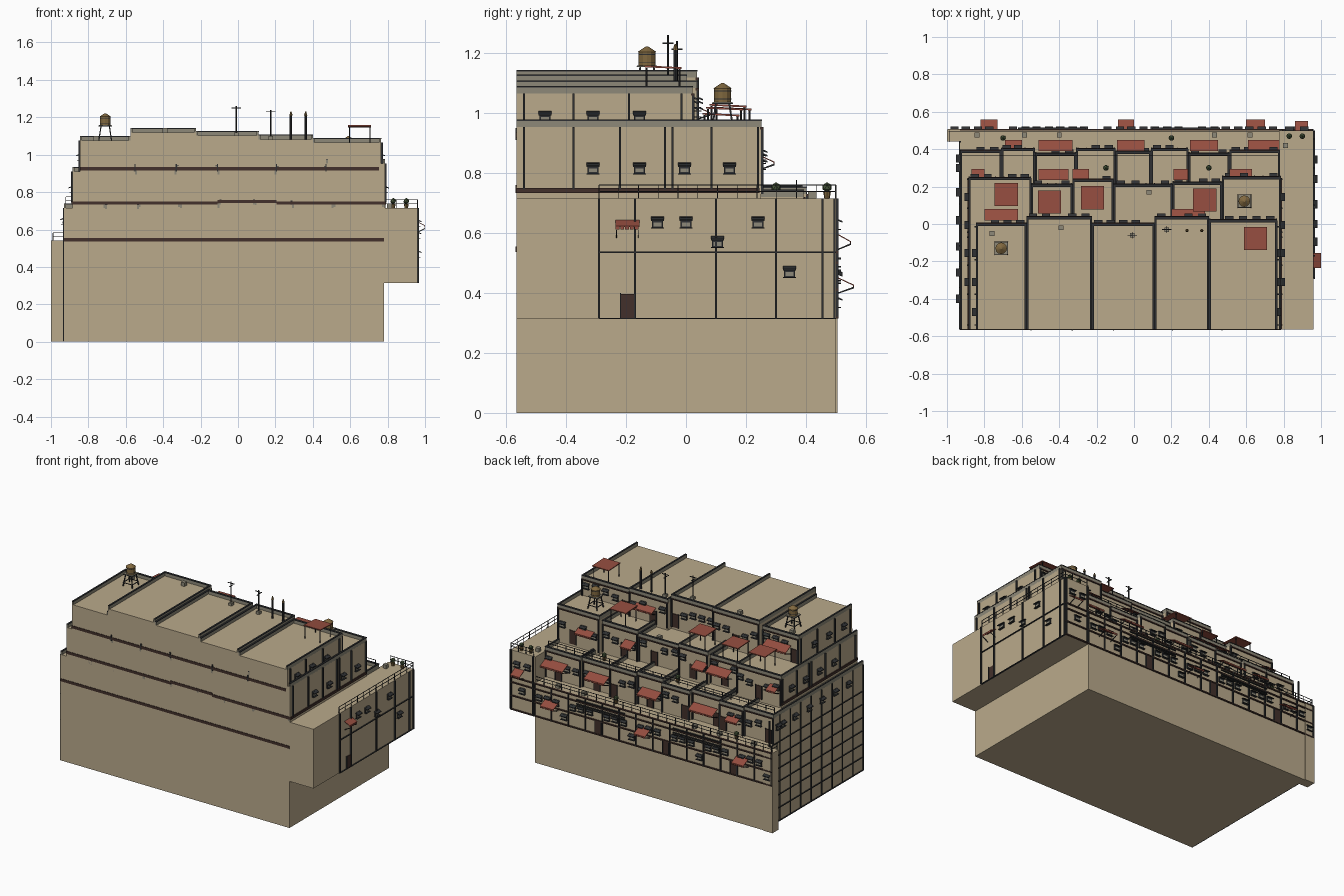
import bpy, bmesh, math, random
from mathutils import Matrix, Vector

if "Cube" in bpy.data.objects:
    bpy.data.objects.remove(bpy.data.objects["Cube"])
random.seed(4)

COL = {"tan": (.49, .40, .26), "grey": (.27, .25, .19), "dark": (.028, .03, .032),
       "brown": (.055, .03, .024), "red": (.30, .075, .05), "wood": (.22, .14, .05), "green": (.06, .09, .04)}
MATS = {}
for k, c in COL.items():
    MATS[k] = bpy.data.materials.new(k)
    MATS[k].diffuse_color = (*c, 1)
PARTS = {}

def part(name, col):
    if name not in PARTS:
        PARTS[name] = (bmesh.new(), col)
    return PARTS[name][0]

def hexa(bm, lo, hi):
    """six-sided solid from a lower and an upper loop of four points"""
    a = [bm.verts.new(p) for p in lo]
    b = [bm.verts.new(p) for p in hi]
    fs = [bm.faces.new(a[::-1]), bm.faces.new(b)]
    fs += [bm.faces.new((a[i], a[(i + 1) % 4], b[(i + 1) % 4], b[i])) for i in range(4)]
    bmesh.ops.recalc_face_normals(bm, faces=fs)

def box(bm, x0, x1, y0, y1, z0, z1):
    q = [(x0, y0), (x1, y0), (x1, y1), (x0, y1)]
    hexa(bm, [(x, y, z0) for x, y in q], [(x, y, z1) for x, y in q])

def cyl(bm, x, y, z0, z1, r, r2=None, n=10):
    bmesh.ops.create_cone(bm, cap_ends=True, segments=n, radius1=r, radius2=r if r2 is None else r2,
                          depth=z1 - z0, matrix=Matrix.Translation((x, y, (z0 + z1) / 2)))

def at(face, u, o, z):
    """point on a wall: u along it, o outwards from it, z up"""
    d, pos = face
    return {"y": (u, pos + o, z), "x": (pos + o, u, z), "-x": (pos - o, u, z)}[d]

def fbox(bm, face, u0, u1, z0, z1, o1, o0=-.004):
    lo, hi = at(face, u0, o0, z0), at(face, u1, o1, z1)
    box(bm, min(lo[0], hi[0]), max(lo[0], hi[0]), min(lo[1], hi[1]), max(lo[1], hi[1]), z0, z1)

def window(face, u, z):
    w, h = .019, .017
    fbox(part("window_frames", "dark"), face, u - w, u + w, z - h, z + h, .006)
    fbox(part("window_panes", "grey"), face, u - .014, u + .014, z - .013, z - .001, .008)
    fbox(part("window_sills", "dark"), face, u - .022, u + .022, z - h - .003, z - h, .016)
    hood = part("window_hoods", "dark")
    hexa(hood, [at(face, u - .022, 0, z + .012), at(face, u + .022, 0, z + .012),
                at(face, u + .022, .022, z + .004), at(face, u - .022, .022, z + .004)],
         [at(face, u - .022, 0, z + .019), at(face, u + .022, 0, z + .019),
          at(face, u + .022, .022, z + .009), at(face, u - .022, .022, z + .009)])

def door(face, u, z, h=.085):
    fbox(part("doors", "brown"), face, u - .021, u + .021, z, z + h, .005)
    for k in (-1, 1):
        fbox(part("door_frames", "dark"), face, u + k * .023 - .002, u + k * .023 + .002, z, z + h + .003, .008)

def awning(face, u0, u1, z, d=.055, drop=.028):
    pr = [(u0, 0, z), (u1, 0, z), (u1, d, z - drop), (u0, d, z - drop)]
    hexa(part("awnings", "red"), [at(face, a, b, c - .004) for a, b, c in pr], [at(face, *p) for p in pr])
    n = max(3, round((u1 - u0) / .016))
    s = (u1 - u0) / n
    for i in range(n):      # scalloped valance
        fbox(part("awnings", "red"), face, u0 + i * s, u0 + (i + .8) * s, z - drop - .012, z - drop, d, d - .003)
    for u in (u0 + .004, u1 - .004):   # support struts
        pts = [(u - .0015, 0), (u + .0015, 0), (u + .0015, d), (u - .0015, d)]
        hexa(part("awning_struts", "dark"), [at(face, a, b, z - .06 + b / d * .02) for a, b in pts],
             [at(face, a, b, z - .056 + b / d * .022) for a, b in pts])

def railing(face, u0, u1, z, h=.042):
    bm = part("railings", "dark")
    n = max(1, round((u1 - u0) / .065))
    for i in range(n + 1):
        u = u0 + (u1 - u0) * i / n
        fbox(bm, face, u - .0015, u + .0015, z, z + h, 0)
    for k in (.5, 1):
        fbox(bm, face, u0, u1, z + h * k - .0015, z + h * k + .0015, 0, -.003)

def post(face, u, z0, z1, w=.004, o=.009):
    fbox(part("wall_posts", "dark"), face, u - w, u + w, z0, z1, o)

# base and lowest storey, its stub end and the overhanging side wing
BACK = -.565
bm = part("base_block", "tan")
box(bm, -.93, .78, BACK, .5, 0, .54)
box(bm, -1, -.93, .44, .505, 0, .54)
box(part("side_wing", "tan"), .775, .96, BACK, .5, .315, .715)

# stepped tiers: left x, right x, front y, parapet top
T2 = [(-.93, -.71, .39, .74), (-.71, -.53, .4, .735), (-.53, -.31, .375, .745), (-.31, -.1, .4, .74),
      (-.1, .09, .385, .76), (.09, .29, .4, .755), (.29, .51, .375, .74), (.51, .78, .39, .745)]
T3 = [(-.885, -.55, .245, .935), (-.55, -.33, .21, .92), (-.33, -.11, .235, .945),
      (-.11, .205, .21, .92), (.205, .47, .22, .94), (.47, .785, .25, .978)]
T4 = [(-.845, -.575, 0, 1.1), (-.575, -.225, .035, 1.143), (-.225, .11, 0, 1.127),
      (.11, .4, .035, 1.107), (.4, .765, .02, 1.09)]
for name, tier, z0 in (("second", T2, .54), ("third", T3, .73), ("top", T4, .91)):
    for x0, x1, y, top in tier:
        roof = top - .025
        box(part(name + "_tier_rooms", "tan"), x0, x1, BACK, y, z0 - .03, roof)
        pw, cap = part(name + "_tier_parapets", "grey"), part(name + "_tier_copings", "dark")
        box(pw, x0, x1, y - .01, y + .002, roof - .004, top - .004)
        box(cap, x0, x1, y - .011, y + .004, top - .005, top)
        for a in (x0, x1 - .01):
            box(pw, a, a + .01, BACK, y, roof - .004, top - .004)
            box(cap, a, a + .011, BACK, y, top - .005, top)
        f = ("y", y)
        for u in (x0 + .005, x1 - .005):
            post(f, u, z0, roof)
        base = z0 if name != "third" else .735
        fbox(part("facade_beams", "brown"), f, x0, x1, roof - .008, roof, .007)
        n = max(2, round((x1 - x0) / .07))
        dslot = random.randrange(n)
        for i in range(n):       # door in one bay, windows in the others
            u = x0 + (x1 - x0) * (i + .5) / n
            if i == dslot:
                door(f, u, base, .09)
            else:
                window(f, u, base + .115 + random.choice((-.02, 0, .012)))
    if name == "second":
        railing(("y", .37), -.92, .77, .74, .035)

# brown bands on the plain front
bands = part("front_bands", "brown")
for x0, x1, z in ((-.93, .78, .545), (-.885, -.11, .742), (-.11, .205, .75), (.205, .785, .742), (-.845, .755, .925)):
    box(bands, x0, x1, BACK - .003, BACK + .01, z - .009, z + .009)
for x in (-.55, -.33, -.11, .205, .47):
    box(part("band_clips", "dark"), x - .003, x + .003, BACK - .004, BACK, .91, .95)

# street facade of the lowest storey
F1 = ("y", .5)
for i in range(15):
    post(F1, -.99 + i * .1264, .315, .54, .003)
for z in (.318, .41, .5, .536):
    fbox(part("facade_beams", "brown"), F1, -.995, .96, z - .004, z + .004, .008)
for i in range(14):
    u = -.93 + i * .1264
    if i in (2, 6, 10):
        door(F1, u - .03, .322)
        window(F1, u + .03, .455)
    else:
        window(F1, u - .03, .455 if i % 2 else .37)
        window(F1, u + .03, .45)
for u0, u1 in ((.1, .46), (-.62, -.26)):       # runs of pipes
    for z in (.475, .487, .515):
        fbox(part("facade_pipes", "dark"), F1, u0, u1, z - .003, z + .003, .016, .008)
railing(("y", .498), -.99, .78, .54)
railing(("-x", -.99), .44, .498, .54)

# side wing walls, posts, windows, door and railing
WX = ("x", .96)
for u in (-.29, -.17, .10, .30, .455, .495):
    post(WX, u, .315, .715)
fbox(part("wing_beams", "dark"), WX, -.29, .5, .533, .538, .007)
fbox(part("wing_beams", "dark"), WX, -.29, .5, .313, .317, .007)
for u, z in ((-.095, .635), (0, .635), (.24, .635), (.105, .57), (.345, .47)):
    window(WX, u, z)
door(WX, -.195, .317, .08)
awning(WX, -.235, -.155, .643, .04, .02)
railing(WX, -.29, .5, .715, .045)
railing(F1, .79, .96, .715, .045)
for u in (.79, .955):
    post(F1, u, .315, .715)
for u, z in ((.83, .63), (.91, .63), (.87, .46)):
    window(F1, u, z)

# tier end walls
for d, xs in (("x", (.785, .765)), ("-x", (-.885, -.845))):
    r3, r4 = (.953, 1.065) if d == "x" else (.91, 1.075)
    for u in (-.54, -.375, -.22, -.07, -.045, .085, .24):
        post((d, xs[0]), u, .745, r3)
    for u in (-.54, -.375, -.19, -.015):
        post((d, xs[1]), u, r3, r4)
    for u in (-.31, -.155, -.005, .145):
        window((d, xs[0]), u, .815)
    for u in (-.47, -.31, -.155):
        window((d, xs[1]), u, .987)
    fbox(part("end_bands", "brown"), (d, xs[0]), BACK, .245, .733, .75, .006)
LW = ("-x", -.93)
for u in (.35, .3, .17, .02, -.12, -.26, -.4):
    window(LW, u, .645)
# lattice on the left wall
lat = part("left_wall_lattice", "dark")
for i in range(10):
    u = BACK + .004 + i * .1112
    fbox(lat, LW, u - .003, u + .003, 0, .715, .006)
for i in range(7):
    fbox(lat, LW, BACK, .44, .003 + i * .089 - .003, .003 + i * .089 + .003, .005)

# awnings on each storey
for y, z, spans in ((.5, .455, ((-.82, -.73), (-.085, 0), (.6, .7))),
                    (.39, .665, ((-.69, -.6), (-.51, -.33), (-.09, .055), (.3, .45), (.61, .78))),
                    (.235, .865, ((-.87, -.8), (-.51, -.35), (-.33, -.24), (.21, .29), (.51, .63))),
                    (.02, 1.03, ((-.8, -.62), (.2, .38)))):
    for a, b in spans:
        awning(("y", y), a, b, z, .06)
awning(F1, .86, .93, .6, .05)

# roof canopies on posts
for x, y, z0, z1 in ((-.683, .157, .91, 1.02), (-.452, .117, .895, 1.0), (-.222, .14, .92, 1.03),
                     (.378, .128, .915, 1.02), (.65, -.077, 1.065, 1.158)):
    s = .062
    hexa(part("roof_canopies", "red"),
         [(x - s, y - s, z1 - .006), (x + s, y - s, z1 - .006), (x + s, y + s, z1 - .012), (x - s, y + s, z1 - .012)],
         [(x - s, y - s, z1), (x + s, y - s, z1), (x + s, y + s, z1 - .006), (x - s, y + s, z1 - .006)])
    for i in (-1, 1):
        for j in (-1, 1):
            cyl(part("canopy_posts", "dark"), x + i * .055, y + j * .055, z0, z1 - .008, .003, n=6)

# water tanks on splayed stands
for x, y, z in ((-.71, -.13, 1.075), (.59, .122, .953)):
    stand = part("tank_stands", "dark")
    for i in (-1, 1):
        for j in (-1, 1):
            loop = lambda r, h: [(x + i * r + a, y + j * r + b, h) for a, b in
                                 ((-.003, -.003), (.003, -.003), (.003, .003), (-.003, .003))]
            hexa(stand, loop(.034, z), loop(.022, z + .08))
    for r, h in ((.034, .025), (.032, .08)):
        for k in (-1, 1):
            box(stand, x - r, x + r, y + k * r - .003, y + k * r + .003, z + h - .003, z + h)
            box(stand, x + k * r - .003, x + k * r + .003, y - r, y + r, z + h - .003, z + h)
    box(part("tank_platforms", "grey"), x - .033, x + .033, y - .033, y + .033, z + .078, z + .083)
    cyl(part("water_tanks", "wood"), x, y, z + .083, z + .128, .028, n=12)
    cyl(part("water_tanks", "wood"), x, y, z + .128, z + .146, .031, .004, n=12)
    for h in (.092, .118):
        cyl(part("tank_hoops", "dark"), x, y, z + h, z + h + .003, .029, n=12)

# aerial masts, chimneys, roof boxes
for x, y, z0, z1 in ((-.01, -.06, 1.1, 1.26), (.175, -.03, 1.08, 1.24)):
    m = part("aerial_masts", "dark")
    cyl(m, x, y, z0, z1, .004, n=6)
    box(m, x - .025, x + .025, y - .002, y + .002, z1 - .012, z1 - .008)
    box(m, x - .002, x + .002, y - .018, y + .018, z1 - .03, z1 - .026)
    box(part("roof_boxes", "grey"), x - .012, x + .012, y - .012, y + .012, z0, z0 + .02)
for x in (.283, .362):
    cyl(part("chimney_pipes", "dark"), x, -.035, 1.07, 1.21, .007, n=8)
    cyl(part("chimney_caps", "wood"), x, -.035, 1.21, 1.23, .009, .003, n=8)
for x, y, z in ((-.76, -.05, 1.075), (-.39, -.02, 1.118), (.08, .17, .895), (-.84, .475, .54), (-.585, .475, .54),
                (-.4, .475, .54), (.43, .475, .54), (.62, .475, .54), (.81, .42, .715)):
    box(part("roof_boxes", "grey"), x - .013, x + .013, y - .013, y + .013, z, z + .025)

# potted shrubs
for x, y, z in ((.9, .47, .715), (.83, .47, .715), (-.7, .46, .54), (.2, .46, .54), (-.15, .3, .715), (.4, .3, .715)):
    cyl(part("plant_pots", "wood"), x, y, z, z + .022, .009, .013, n=8)
    bmesh.ops.create_icosphere(part("shrubs", "green"), subdivisions=1, radius=.017,
                               matrix=Matrix.Translation((x, y, z + .037)))

# turn the collected parts into objects
for name, (bm, col) in PARTS.items():
    me = bpy.data.meshes.new(name)
    bm.to_mesh(me)
    bm.free()
    me.materials.append(MATS[col])
    bpy.context.collection.objects.link(bpy.data.objects.new(name, me))

for m in bpy.data.materials:
    if m.users and not m.is_grease_pencil:
        m.use_nodes = True
        m.node_tree.nodes["Principled BSDF"].inputs["Base Color"].default_value = m.diffuse_color
